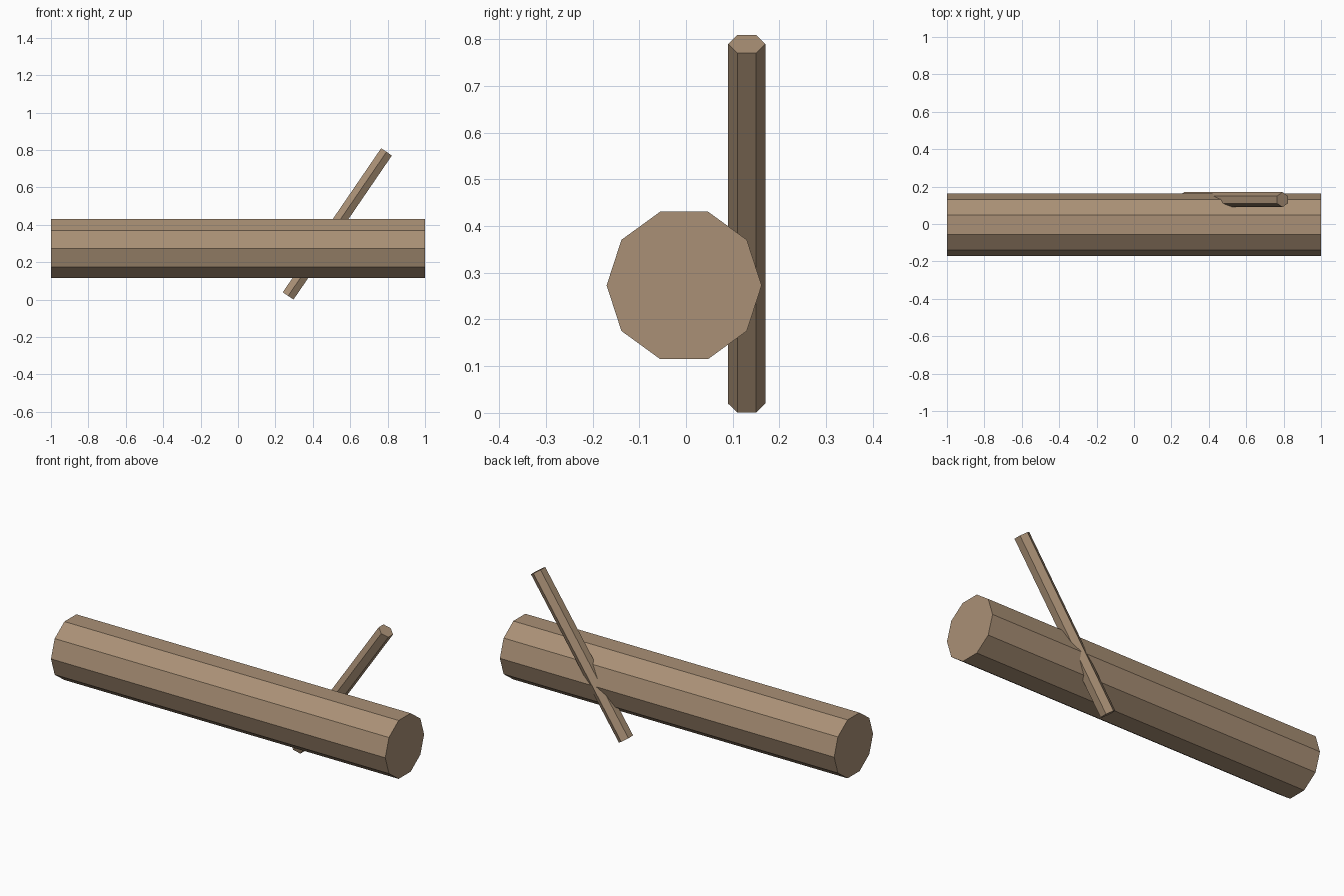
import bpy, bmesh, math
from mathutils import Vector

if "Cube" in bpy.data.objects:
    bpy.data.objects.remove(bpy.data.objects["Cube"])

wood = bpy.data.materials.new("brown wood")
wood.diffuse_color = (0.40, 0.28, 0.18, 1)
wood.use_nodes = True
wood.node_tree.nodes["Principled BSDF"].inputs["Base Color"].default_value = wood.diffuse_color


def prism(name, sides, radius, start, end):
    """Flat-sided rod lying in the xz plane direction, with corners at +y and -y."""
    start, end = Vector(start), Vector(end)
    side = Vector((0, 1, 0))
    up = (end - start).normalized().cross(side)
    bm = bmesh.new()
    rings = []
    for c in (start, end):
        ring = []
        for i in range(sides):
            a = 2 * math.pi * i / sides
            ring.append(bm.verts.new(c + radius * (math.cos(a) * side + math.sin(a) * up)))
        rings.append(ring)
    for i in range(sides):
        j = (i + 1) % sides
        bm.faces.new((rings[0][i], rings[0][j], rings[1][j], rings[1][i]))
    bm.faces.new(rings[0])
    bm.faces.new(rings[1])
    bmesh.ops.recalc_face_normals(bm, faces=bm.faces)
    mesh = bpy.data.meshes.new(name)
    bm.to_mesh(mesh)
    bm.free()
    mesh.materials.append(wood)
    obj = bpy.data.objects.new(name, mesh)
    bpy.context.collection.objects.link(obj)
    return obj


# Main log, ten sides
prism("log", 10, 0.166, (-1, -0.004, 0.273), (1, -0.004, 0.273))
# Thin six-sided branch crossing the back of the log
prism("branch", 6, 0.04, (0.268, 0.13, 0.02), (0.794, 0.13, 0.79))
